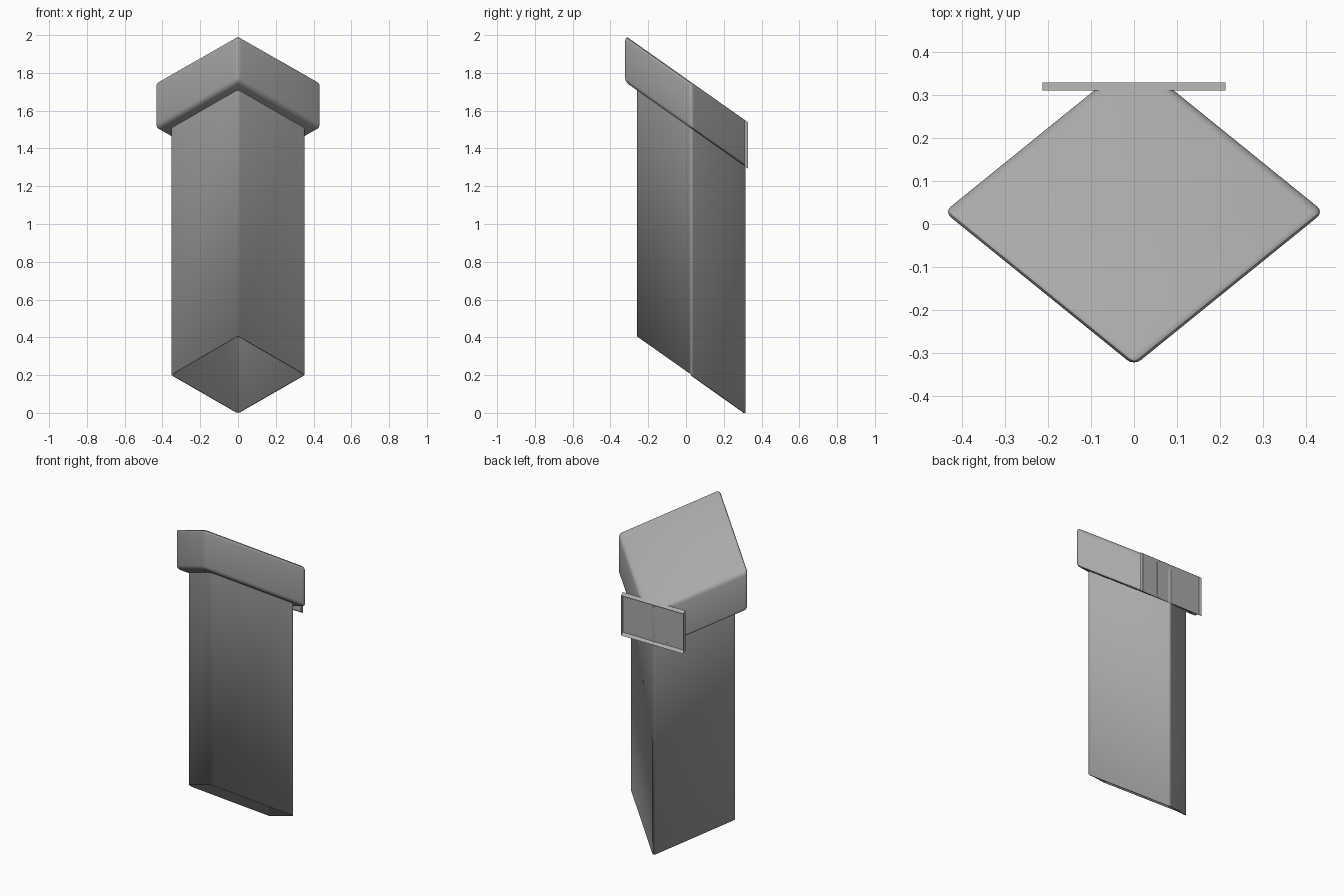
import bpy
import bmesh
import math

old = bpy.data.objects.get("Cube")
if old:
    bpy.data.objects.remove(old, do_unlink=True)

SLOPE = -0.705      # every horizontal cut leans down toward the back
CENTRE_Y = 0.028
BACK_Y = 0.311      # where the collar is cut flat
TOP, UNDER, FOOT = 1.77, 1.525, 0.222   # heights of the slanted cuts at y = 0

grey = bpy.data.materials.new("plain_grey")
grey.use_nodes = True
grey.diffuse_color = (0.4, 0.4, 0.4, 1)
grey.node_tree.nodes["Principled BSDF"].inputs["Base Color"].default_value = (0.4, 0.4, 0.4, 1)


def slanted(x, y, height):
    return (x, y, height + SLOPE * y)


def prism(bm, corners, low, high):
    """Vertical prism with parallel slanted ends; returns its end faces."""
    rings = [[bm.verts.new(slanted(x, y, h)) for x, y in corners] for h in (low, high)]
    ends = [bm.faces.new(rings[0][::-1]), bm.faces.new(rings[1])]
    for i in range(len(corners)):
        j = (i + 1) % len(corners)
        bm.faces.new((rings[0][i], rings[0][j], rings[1][j], rings[1][i]))
    return ends


def rhombus(half_x, half_y):
    return [(0, CENTRE_Y - half_y), (half_x, CENTRE_Y),
            (0, CENTRE_Y + half_y), (-half_x, CENTRE_Y)]


def finish(bm, name, smooth=True):
    mesh = bpy.data.meshes.new(name)
    bm.to_mesh(mesh)
    bm.free()
    mesh.materials.append(grey)
    obj = bpy.data.objects.new(name, mesh)
    bpy.context.collection.objects.link(obj)
    if smooth:
        bpy.ops.object.select_all(action="DESELECT")
        obj.select_set(True)
        bpy.context.view_layer.objects.active = obj
        bpy.ops.object.shade_smooth_by_angle(angle=math.radians(35))
    return obj


# Hollow column, open at the slanted foot
bm = bmesh.new()
foot, _ = prism(bm, rhombus(0.358, 0.292), FOOT, TOP - 0.03)
upright = [e for e in bm.edges
           if (e.verts[0].co.xy - e.verts[1].co.xy).length < 0.001]
bmesh.ops.bevel(bm, geom=upright, offset=0.015, segments=4, profile=0.5, affect="EDGES")
bm.normal_update()
foot = min(bm.faces, key=lambda f: f.normal.z)
bmesh.ops.delete(bm, geom=[foot], context="FACES")
column = finish(bm, "column")
wall = column.modifiers.new("wall", "SOLIDIFY")
wall.thickness = 0.012
wall.offset = -1

# Rounded collar with its rear corner cut flat
bm = bmesh.new()
prism(bm, rhombus(0.441, 0.357), UNDER, TOP)
bmesh.ops.bevel(bm, geom=bm.edges[:], offset=0.02, segments=4, profile=0.5, affect="EDGES")
cut = bmesh.ops.bisect_plane(bm, geom=bm.verts[:] + bm.edges[:] + bm.faces[:],
                             plane_co=(0, BACK_Y, 0), plane_no=(0, 1, 0), clear_outer=True)
rim = [e for e in cut["geom_cut"] if isinstance(e, bmesh.types.BMEdge)]
bmesh.ops.contextual_create(bm, geom=rim)
bmesh.ops.recalc_face_normals(bm, faces=bm.faces[:])
finish(bm, "collar")

# Shallow mounting tray on the collar, open toward the back
bm = bmesh.new()
prism(bm, [(-0.212, BACK_Y - 0.001), (0.212, BACK_Y - 0.001), (0.212, 0.329), (-0.212, 0.329)],
      UNDER, TOP)
bm.normal_update()
back = max(bm.faces, key=lambda f: f.normal.y)
bmesh.ops.delete(bm, geom=[back], context="FACES")
finish(bm, "rear_tray", smooth=False)
